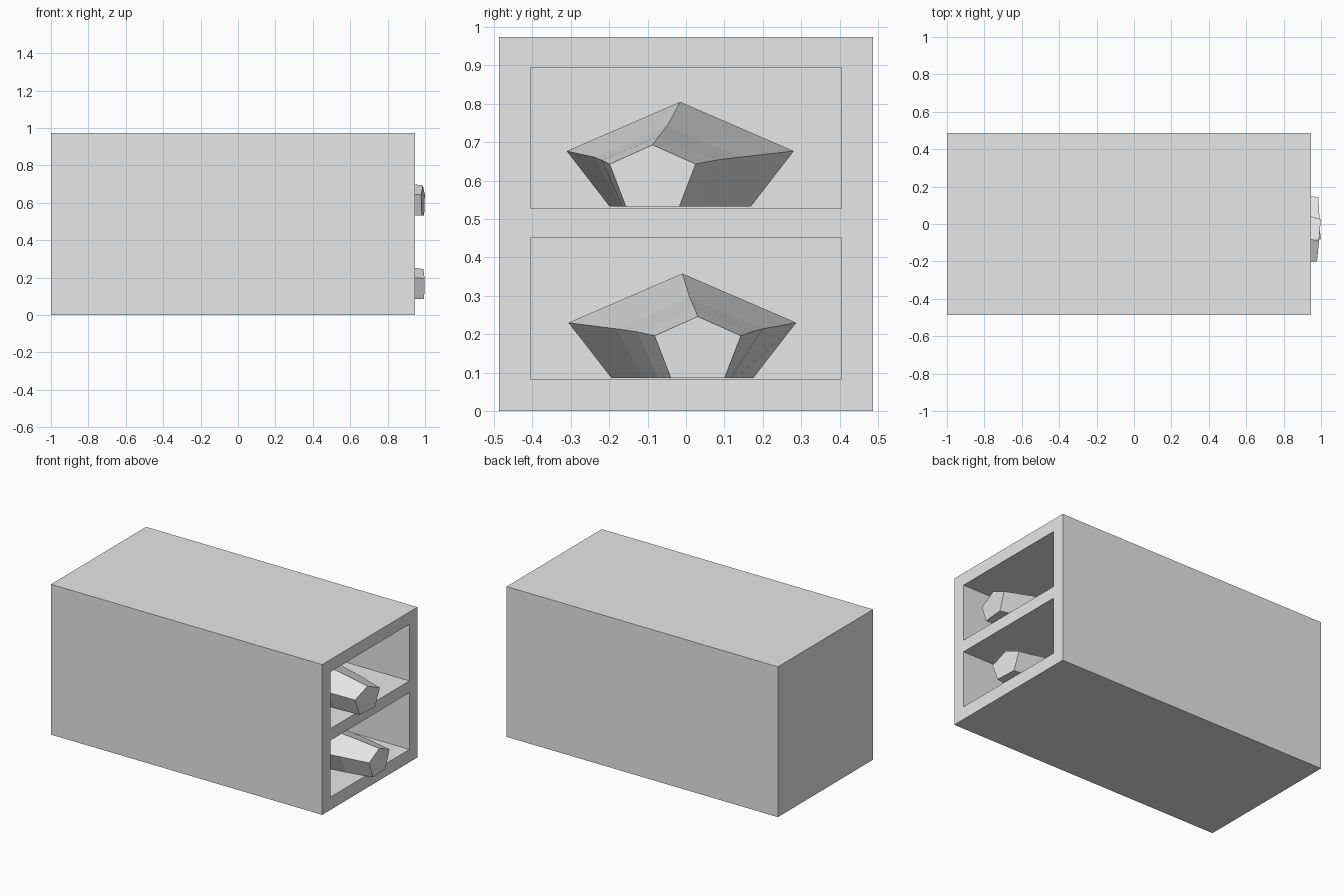
import bpy, bmesh, math
from mathutils import Vector

cube = bpy.data.objects.get("Cube")
if cube:
    bpy.data.objects.remove(cube, do_unlink=True)

grey = bpy.data.materials.new("plain grey")
grey.use_nodes = True
grey.diffuse_color = (0.8, 0.8, 0.8, 1)
grey.node_tree.nodes["Principled BSDF"].inputs["Base Color"].default_value = (0.8, 0.8, 0.8, 1)


def finish(name, bm):
    bmesh.ops.recalc_face_normals(bm, faces=bm.faces)
    mesh = bpy.data.meshes.new(name)
    bm.to_mesh(mesh)
    bm.free()
    mesh.materials.append(grey)
    obj = bpy.data.objects.new(name, mesh)
    bpy.context.scene.collection.objects.link(obj)
    return obj


def box(name, low, high):
    low, high = Vector(low), Vector(high)
    bm = bmesh.new()
    bmesh.ops.create_cube(bm, size=1)
    for v in bm.verts:
        v.co = (low + high) / 2 + v.co * (high - low)
    return finish(name, bm)


# Cabinet with two deep compartments open at one end
cabinet = box("cabinet", (-1, -0.487, 0), (0.945, 0.487, 0.974))
for label, floor in (("lower", 0.083), ("upper", 0.527)):
    cutter = box(label + "_compartment_cutter", (-0.92, -0.405, floor), (1.1, 0.405, floor + 0.367))
    cutter.hide_render = True
    mod = cabinet.modifiers.new(label + "_compartment", "BOOLEAN")
    mod.operation = "DIFFERENCE"
    mod.solver = "EXACT"
    mod.object = cutter
    bpy.context.view_layer.objects.active = cabinet
    bpy.ops.object.modifier_apply(modifier=mod.name)
    bpy.data.objects.remove(cutter, do_unlink=True)

# Rings along a wrapped bundle: x, half width, shoulder height, ridge height, half base
RINGS = [
    (-0.85, 0.125, 0.11, 0.16, 0.08),
    (-0.70, 0.16, 0.12, 0.18, 0.1),
    (-0.35, 0.21, 0.13, 0.215, 0.13),
    (0.19, 0.297, 0.144, 0.272, 0.185),
    (0.57, 0.19, 0.128, 0.209, 0.121),
    (0.82, 0.148, 0.12, 0.182, 0.095),
    (0.993, 0.1125, 0.11, 0.16, 0.07),
]


# Five-sided bundle, turned slightly inside its compartment
def bundle(name, y, z, slope):
    bm = bmesh.new()
    loops = []
    for x, wide, shoulder, ridge, base in RINGS:
        outline = ((-base, 0), (-wide, shoulder), (0, ridge), (wide, shoulder), (base, 0))
        loops.append([bm.verts.new((x, a, b)) for a, b in outline])
    for near, far in zip(loops, loops[1:]):
        for i in range(5):
            j = (i + 1) % 5
            bm.faces.new((near[i], near[j], far[j], far[i]))
    bm.faces.new(loops[0])
    bm.faces.new(loops[-1])
    obj = finish(name, bm)
    obj.location = (0, y, z)
    obj.rotation_euler.z = math.atan(slope)


bundle("upper_bundle", 0.002, 0.533, -0.09)
bundle("lower_bundle", -0.019, 0.086, 0.05)
